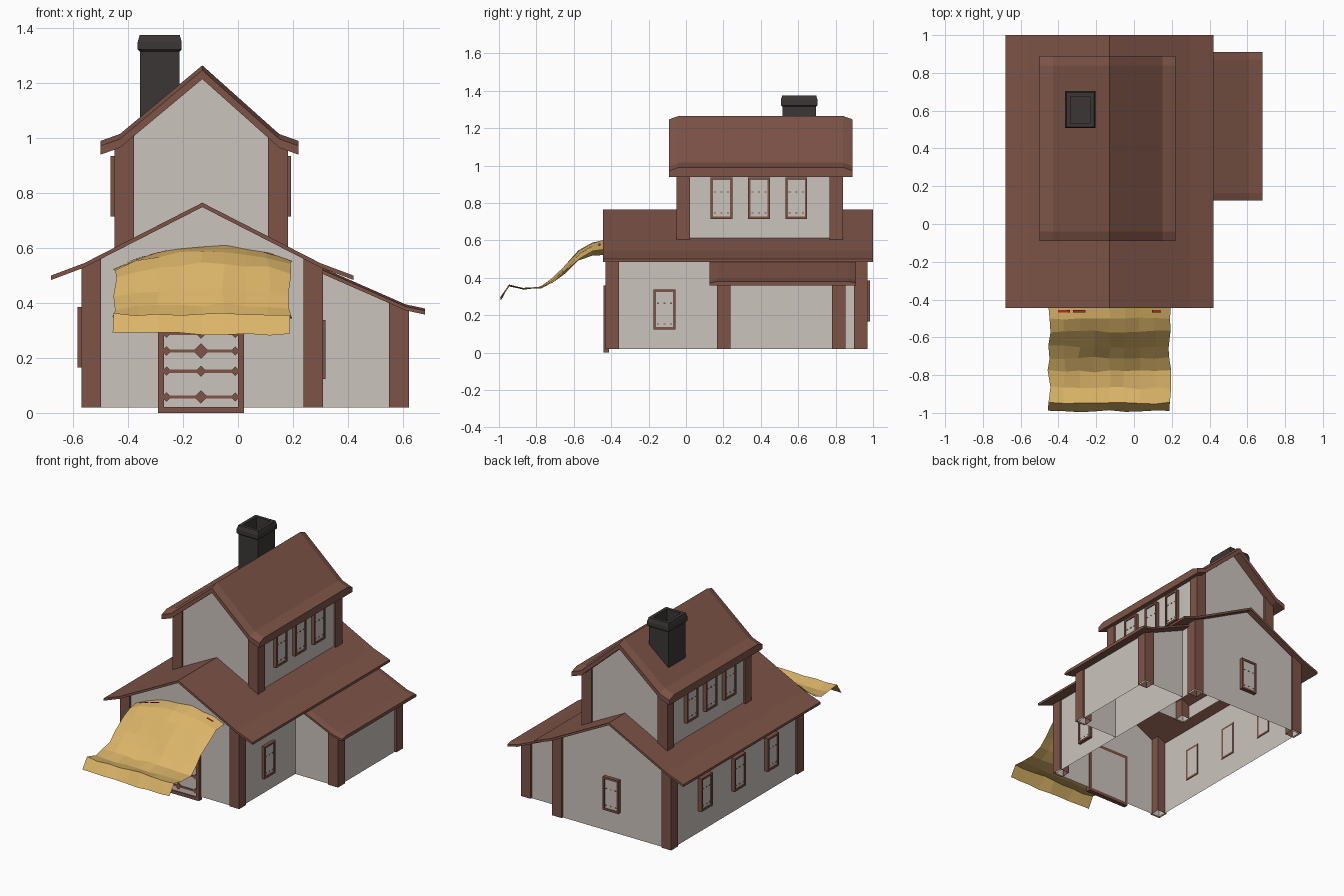
import bpy, math, random
from mathutils import Matrix, Vector

if "Cube" in bpy.data.objects:
    bpy.data.objects.remove(bpy.data.objects["Cube"])

random.seed(4)

def material(name, rgb):
    m = bpy.data.materials.new(name)
    m.diffuse_color = (*rgb, 1)
    m.use_nodes = True
    m.node_tree.nodes["Principled BSDF"].inputs["Base Color"].default_value = m.diffuse_color
    return m

WOOD = material("brown wood", (0.205, 0.088, 0.063))
WALL = material("pale plaster", (0.60, 0.55, 0.51))
CLOTH = material("yellow cloth", (0.71, 0.46, 0.14))
STONE = material("dark stone", (0.045, 0.037, 0.037))
RED = material("red stitching", (0.55, 0.02, 0.02))

def mesh(name, verts, faces, mats, ids=None, xf=None):
    me = bpy.data.meshes.new(name)
    me.from_pydata([tuple(v) for v in verts], [], faces)
    for m in mats:
        me.materials.append(m)
    if ids:
        for p, i in zip(me.polygons, ids):
            p.material_index = i
    if xf:
        me.transform(xf)
    me.update()
    ob = bpy.data.objects.new(name, me)
    bpy.context.collection.objects.link(ob)
    return ob

def prism(name, prof, y0, y1, mat, open_bottom=True):
    """Profile in x,z (clockwise from lower left) extruded along y; last edge may stay open."""
    n = len(prof)
    v = [(x, y, z) for y in (y0, y1) for x, z in prof]
    f = [tuple(range(n - 1, -1, -1)), tuple(range(n, 2 * n))]
    for i in range(n - 1 if open_bottom else n):
        j = (i + 1) % n
        f.append((i, j, n + j, n + i))
    return mesh(name, v, f, [mat])

def height(prof, x):
    for (x0, z0), (x1, z1) in zip(prof, prof[1:]):
        if x0 <= x <= x1:
            return z0 + (z1 - z0) * (x - x0) / (x1 - x0)

def roof(name, top, thick, y0, y1, bevel, drop):
    """Sloped slab whose top edge drops slightly at both gable ends."""
    n = len(top)
    v, f = [], []
    for y, d in ((y0, drop), (y0 + bevel, 0), (y1 - bevel, 0), (y1, drop)):
        v += [(x, y, z - d) for x, z in top]
        v += [(x, y, z - thick) for x, z in reversed(top)]
    m = 2 * n
    for s in range(3):
        for i in range(m):
            j = (i + 1) % m
            f.append((s * m + i, s * m + j, s * m + m + j, s * m + m + i))
    for i in range(n - 1):
        q = (i, i + 1, m - 2 - i, m - 1 - i)
        f += [q[::-1], tuple(k + 3 * m for k in q)]
    return mesh(name, v, f, [WOOD])

def storey(name, top, gap, x0, x1, y0, y1, z0, inset, post_xs, pw=0.072):
    """Plaster walls reaching up to the roof, with square corner posts."""
    under = lambda x: height(top, x) - gap
    a, b = x0 + inset, x1 - inset
    prof = [(a, z0), (a, under(a))]
    prof += [(x, z - gap) for x, z in top if a < x < b]
    prof += [(b, under(b)), (b, z0)]
    prism(name + "_walls", prof, y0 + inset, y1 - inset, WALL)
    for px in post_xs:
        for py in (y0, y1 - pw):
            p = [(px, z0), (px, under(px)), (px + pw, under(px + pw)), (px + pw, z0)]
            prism(name + "_corner_post", p, py, py + pw, WOOD)

# roofs
LOW = [(-0.68, 0.50), (-0.56, 0.545), (-0.13, 0.765), (0.30, 0.545), (0.42, 0.50)]
HIGH = [(-0.50, 0.99), (-0.43, 1.015), (-0.13, 1.265), (0.15, 1.015), (0.22, 0.99)]
WING = [(0.28, 0.54), (0.61, 0.395), (0.68, 0.38)]
roof("lower_roof", LOW, 0.016, -0.445, 1.0, 0.02, 0.0)
roof("upper_roof", HIGH, 0.05, -0.09, 0.89, 0.05, 0.018)
roof("wing_roof", WING, 0.022, 0.125, 0.91, 0.04, 0.008)

# storeys
storey("ground_floor", LOW, 0.008, -0.57, 0.31, -0.43, 0.97, 0.02, 0.012, (-0.57, 0.238))
storey("upper_floor", HIGH, 0.03, -0.45, 0.182, -0.05, 0.84, 0.5, 0.012, (-0.45, 0.11))
storey("wing", WING, 0.012, 0.29, 0.622, 0.165, 0.852, 0.02, 0.012, (0.55,))

class Parts:
    """Collects boxes and diamonds in a front-facing local frame (x across, z up, -y outward)."""
    def __init__(self):
        self.v, self.f, self.ids = [], [], []

    def slab(self, outline, y0, y1, mid):
        n, b = len(outline), len(self.v)
        self.v += [(x, y, z) for y in (y0, y1) for x, z in outline]
        fs = [tuple(range(n)), tuple(range(2 * n - 1, n - 1, -1))]
        fs += [(i, n + i, n + (i + 1) % n, (i + 1) % n) for i in range(n)]
        self.f += [tuple(b + k for k in q) for q in fs]
        self.ids += [mid] * len(fs)

    def box(self, x0, x1, z0, z1, y0, y1, mid):
        self.slab([(x0, z0), (x1, z0), (x1, z1), (x0, z1)], y0, y1, mid)

    def frame(self, w, h, t, y0, y1):
        for s in (-1, 1):
            xs = sorted((s * w / 2, s * (w / 2 - t)))
            zs = sorted((s * h / 2, s * (h / 2 - t)))
            self.box(*xs, -h / 2, h / 2, y0, y1, 0)
            self.box(-w / 2 + t, w / 2 - t, *zs, y0, y1, 0)

    def build(self, name, loc, angle):
        xf = Matrix.Translation(Vector(loc)) @ Matrix.Rotation(angle, 4, 'Z')
        return mesh(name, self.v, self.f, [WOOD, WALL], self.ids, xf)

def window(name, loc, angle, h=0.22):
    p = Parts()
    w = 0.116
    p.frame(w, h, 0.013, 0, 0.03)
    p.box(-w / 2 + 0.013, w / 2 - 0.013, -h / 2 + 0.013, h / 2 - 0.013, 0.006, 0.03, 1)
    for z in (0.034, -0.078):
        for x in (-0.035, 0, 0.035):
            p.box(x - 0.006, x + 0.006, z - 0.003, z + 0.003, 0.004, 0.006, 0)
    p.build(name, loc, angle)

# windows: rows on both long sides, one at the back
R, L = math.pi / 2, -math.pi / 2
for y in (0.19, 0.39, 0.59):
    window("upper_window_right", (0.192, y, 0.825), R)
    window("upper_window_left", (-0.464, y, 0.825), L)
for y in (-0.09, 0.26, 0.61):
    window("lower_window_left", (-0.584, y, 0.275), L)
window("lower_window_right", (0.318, -0.115, 0.23), R, 0.215)
window("back_window", (-0.13, 0.983, 0.275), math.pi)

# front door with decorated bars
d = Parts()
d.frame(0.312, 0.36, 0.021, 0, 0.03)
d.box(-0.135, 0.135, -0.16, 0.16, 0.008, 0.03, 1)
for z, r in ((0.058, 0.024), (0.152, 0.02), (0.225, 0.028), (0.29, 0.02)):
    z -= 0.18
    d.box(-0.135, 0.135, z - 0.006, z + 0.006, 0.003, 0.008, 0)
    for x, k in ((0, r), (-0.125, 0.017), (0.125, 0.017)):
        d.slab([(x - k, z), (x, z - k), (x + k, z), (x, z + k)], 0.002, 0.008, 0)
d.build("front_door", (-0.135, -0.442, 0.18), 0)

# hollow chimney with a wider cap
rings = [(0.072, 0.09, 0.95), (0.072, 0.09, 1.315), (0.08, 0.098, 1.322), (0.08, 0.098, 1.35),
         (0.073, 0.091, 1.375), (0.052, 0.07, 1.375), (0.052, 0.07, 1.25)]
v = [(-0.285 + sx * a, 0.605 + sy * b, z) for a, b, z in rings
     for sx, sy in ((-1, -1), (1, -1), (1, 1), (-1, 1))]
f = [(4 * s + i, 4 * s + (i + 1) % 4, 4 * s + 4 + (i + 1) % 4, 4 * s + 4 + i)
     for s in range(len(rings) - 1) for i in range(4)]
f.append((24, 25, 26, 27))
mesh("chimney", v, f, [STONE])

# sagging cloth awning
SAG = [(-0.42, 0.608), (-0.50, 0.59), (-0.57, 0.545), (-0.65, 0.455), (-0.71, 0.395),
       (-0.78, 0.348), (-0.87, 0.342), (-0.95, 0.36), (-0.99, 0.288)]

def cloth(u, r):
    i = min(int(r), len(SAG) - 2)
    t = r - i
    y, z = (SAG[i][k] * (1 - t) + SAG[i + 1][k] * t for k in (0, 1))
    arch = 0.07 * max(0, 1 - r / 5) * abs(u - 0.1) ** 2
    return Vector((-0.13 + 0.32 * u, y, z - arch))

cols, rows = 9, len(SAG)
v = []
for r in range(rows):
    for c in range(cols):
        jit = Vector([random.uniform(-k, k) for k in (0.008, 0.007, 0.006)])
        v.append(cloth(c / 4 - 1, r) + jit)
f = [(r * cols + c, (r + 1) * cols + c, (r + 1) * cols + c + 1, r * cols + c + 1)
     for r in range(rows - 1) for c in range(cols - 1)]
mesh("awning", v, f, [CLOTH])

# red stitches near the top edge of the awning
for a, b in ((-0.85, -0.65), (-0.6, -0.4), (0.7, 0.85)):
    q = [cloth(u, r) + Vector((0, 0, 0.008)) for u, r in ((a, 0.45), (a, 0.6), (b, 0.6), (b, 0.45))]
    mesh("awning_stitch", q, [(0, 1, 2, 3)], [RED])
